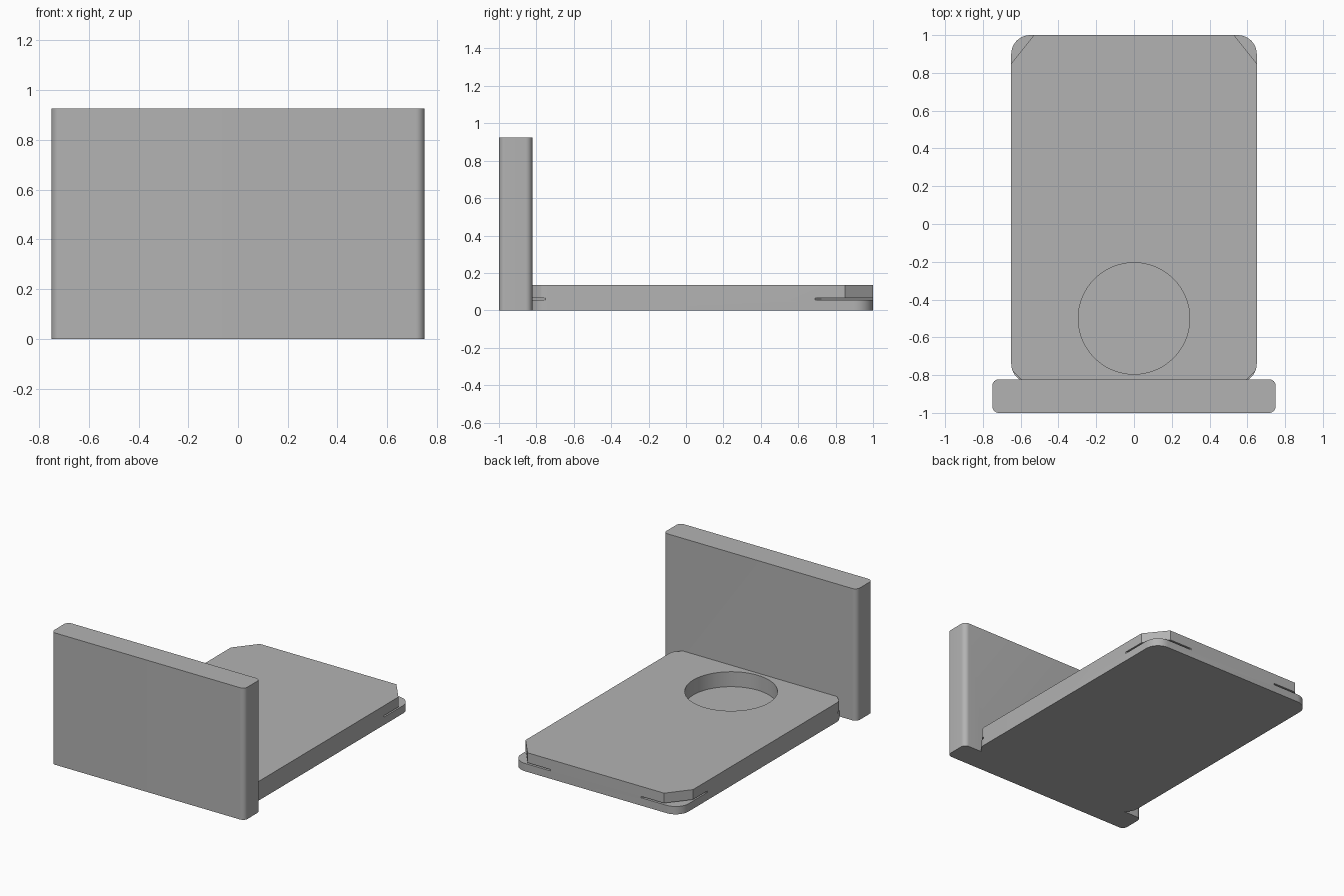
import bpy, bmesh, math

cube = bpy.data.objects.get("Cube")
if cube:
    bpy.data.objects.remove(cube)

grey = bpy.data.materials.new("plain grey")
grey.use_nodes = True
COLOUR = (0.45, 0.45, 0.45, 1)
grey.diffuse_color = COLOUR
grey.node_tree.nodes["Principled BSDF"].inputs["Base Color"].default_value = COLOUR


def prism(name, outline, z0, z1):
    """Extrude a counter-clockwise outline from z0 to z1."""
    bm = bmesh.new()
    face = bm.faces.new([bm.verts.new((x, y, z0)) for x, y in outline])
    top = bmesh.ops.extrude_face_region(bm, geom=[face])["geom"]
    verts = [v for v in top if isinstance(v, bmesh.types.BMVert)]
    bmesh.ops.translate(bm, verts=verts, vec=(0, 0, z1 - z0))
    bmesh.ops.recalc_face_normals(bm, faces=bm.faces[:])
    mesh = bpy.data.meshes.new(name)
    bm.to_mesh(mesh)
    bm.free()
    mesh.materials.append(grey)
    obj = bpy.data.objects.new(name, mesh)
    bpy.context.collection.objects.link(obj)
    return obj


def rounded(half_x, y0, y1, r, steps=10):
    """Rectangle outline with rounded corners."""
    corners = [(half_x - r, y1 - r), (r - half_x, y1 - r),
               (r - half_x, y0 + r), (half_x - r, y0 + r)]
    pts = []
    for i, (cx, cy) in enumerate(corners):
        for k in range(steps + 1):
            a = math.pi / 2 * (i + k / steps)
            pts.append((cx + r * math.cos(a), cy + r * math.sin(a)))
    return pts


def boolean(target, other, operation):
    """Apply a boolean and remove the helper object."""
    mod = target.modifiers.new(operation, "BOOLEAN")
    mod.operation = operation
    mod.solver = "EXACT"
    mod.object = other
    other.hide_render = True
    bpy.context.view_layer.objects.active = target
    bpy.ops.object.modifier_apply(modifier=mod.name)
    bpy.data.objects.remove(other)


def cut_corner(target, side, end, leg_x, leg_y, z0, z1):
    """Slice one corner off between two heights."""
    x, y = side * HALF, (BACK if end > 0 else FRONT)
    over = 2   # the cutter runs past the plate along the slice line
    a = (x + side * leg_x * over, y - end * leg_y * (1 + over))
    b = (x - side * leg_x * (1 + over), y + end * leg_y * over)
    c = (x + side * leg_x * over, y + end * leg_y * over)
    boolean(target, prism("corner_cutter", [a, b, c], z0, z1), "DIFFERENCE")


HALF, FRONT, BACK = 0.65, -0.84, 1.0
LOW, HIGH, TOP = 0.055, 0.065, 0.135

# Flat tray with clipped upper corners and thin slits below them
tray = prism("tray", rounded(HALF, FRONT, BACK, 0.1), 0, TOP)
for side in (-1, 1):
    cut_corner(tray, side, 1, 0.12, 0.15, LOW, TOP + 0.1)
    cut_corner(tray, side, 1, 0.30, 0.31, LOW, HIGH)
    cut_corner(tray, side, -1, 0.07, 0.07, LOW, TOP + 0.1)
    cut_corner(tray, side, -1, 0.09, 0.09, LOW, HIGH)

# Round recess near the front
R, N = 0.295, 72
circle = [(R * math.cos(math.tau * i / N), -0.5 + R * math.sin(math.tau * i / N))
          for i in range(N)]
boolean(tray, prism("recess_cutter", circle, 0.03, TOP + 0.1), "DIFFERENCE")

# Upright front panel, joined to the tray
panel = prism("front_panel", rounded(0.75, -1.0, -0.822, 0.035), 0, 0.925)
boolean(panel, tray, "UNION")
panel.name = "panel_with_tray"

for o in bpy.context.selected_objects:
    o.select_set(False)
panel.select_set(True)
bpy.context.view_layer.objects.active = panel
bpy.ops.object.shade_smooth_by_angle(angle=math.radians(30))
